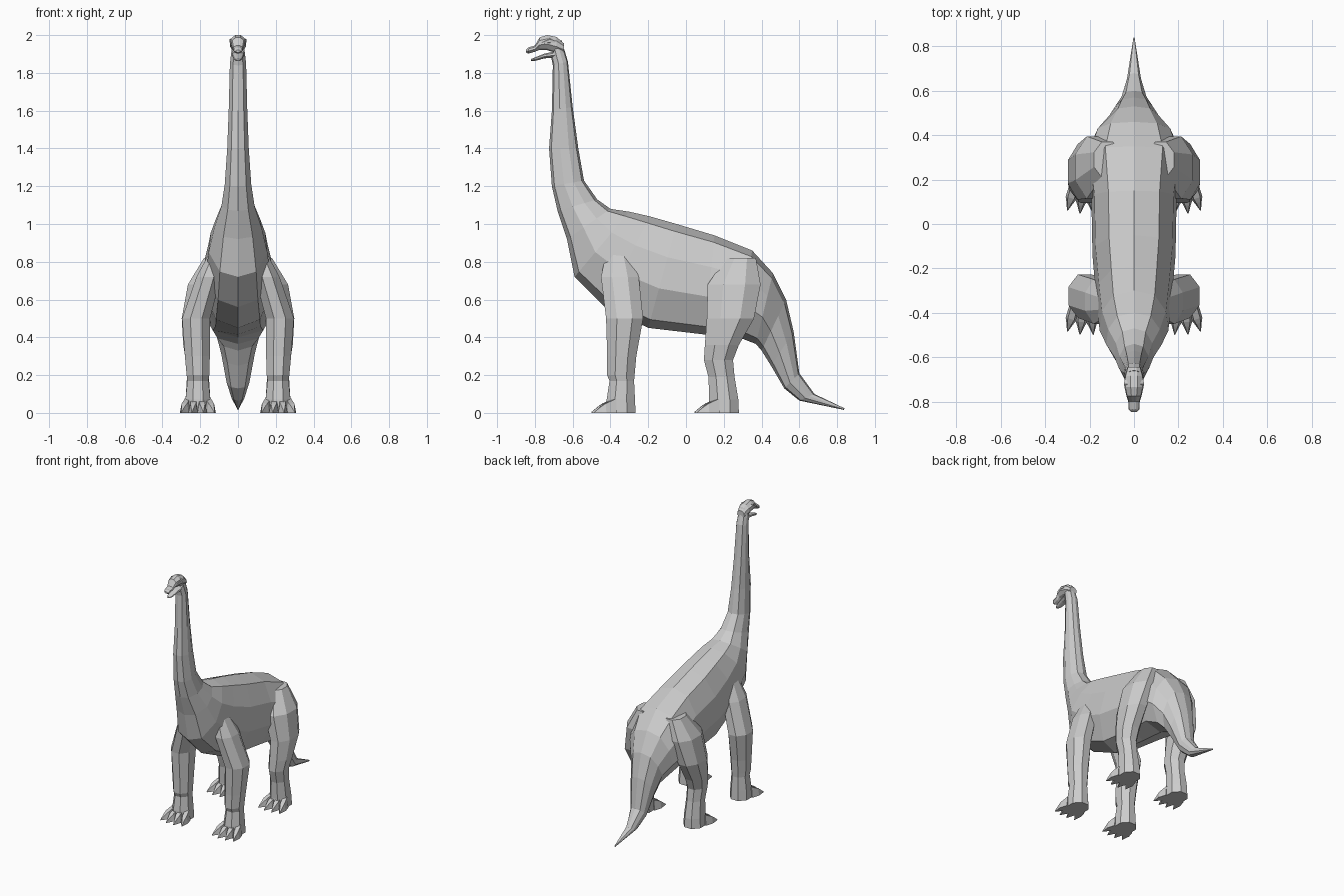
import bpy, bmesh, math
from mathutils import Vector

BODY = [(0, .0), (.07, .6), (.32, .93), (.62, 1.0), (.92, .62), (1, 0)]
NECK = [(0, .35), (.25, .9), (.6, 1.0), (.9, .55), (1, 0)]


def section(top, bot, w, prof=BODY):
    """Symmetric ring between a top and a bottom point in the y-z plane."""
    half = []
    for t, f in prof:
        half.append(Vector((w * f, top[0] + (bot[0] - top[0]) * t,
                            top[1] + (bot[1] - top[1]) * t)))
    left = [Vector((-p.x, p.y, p.z)) for p in reversed(half) if p.x > 1e-6]
    return half + left


def oval(x, y, z, rx, ry, n=8):
    """Horizontal leg ring with flat sides."""
    k = 1 / math.cos(math.pi / n)
    return [Vector((x + rx * k * math.cos((i + .5) * math.tau / n),
                    y + ry * k * math.sin((i + .5) * math.tau / n), z)) for i in range(n)]


def loft(name, chains, mirror=False):
    """Skin one or more chains of rings into a single object."""
    bm = bmesh.new()
    for rings in chains:
        vs = [[bm.verts.new(p) for p in r] for r in rings]
        for a, b in zip(vs, vs[1:]):
            n = len(a)
            for i in range(n):
                j = (i + 1) % n
                bm.faces.new((a[i], a[j], b[j], b[i]))
        bm.faces.new(vs[0])
        bm.faces.new(vs[-1])
    bmesh.ops.recalc_face_normals(bm, faces=bm.faces)
    me = bpy.data.meshes.new(name)
    bm.to_mesh(me)
    bm.free()
    ob = bpy.data.objects.new(name, me)
    bpy.context.collection.objects.link(ob)
    if mirror:
        ob.modifiers.new("mirror", 'MIRROR').use_bisect_axis[0] = False
    return ob


# Neck, torso and tail: back point, belly point, half width
spine = [
    ((-.66, 1.975), (-.715, 1.89), .034), ((-.625, 1.86), (-.705, 1.84), .043),
    ((-.60, 1.62), (-.71, 1.60), .049), ((-.57, 1.40), (-.725, 1.40), .057),
    ((-.54, 1.23), (-.71, 1.20), .07), ((-.47, 1.13), (-.68, 1.07), .088),
    ((-.40, 1.08), (-.63, .92), .125), ((-.30, 1.065), (-.59, .72), .155),
    ((-.19, 1.04), (-.43, .56), .17), ((-.05, 1.0), (-.20, .45), .187),
    ((.15, .94), (.10, .415), .192), ((.35, .86), (.28, .40), .215),
    ((.46, .74), (.37, .365), .175), ((.53, .60), (.40, .33), .12),
    ((.57, .43), (.45, .25), .09), ((.60, .21), (.52, .13), .06),
    ((.68, .10), (.60, .065), .034), ((.84, .024), (.835, .016), .003)]
loft("body", [[section(*s) for s in spine]])

# Skull with upper jaw, and open lower jaw: y, top z, bottom z, half width
skull = [(-.645, 1.955, 1.90, .03), (-.685, 1.99, 1.905, .042), (-.735, 2.0, 1.92, .043),
         (-.775, 1.988, 1.922, .034), (-.80, 1.945, 1.912, .026),
         (-.835, 1.935, 1.902, .024), (-.848, 1.922, 1.908, .012)]
jaw = [(-.69, 1.915, 1.88, .034), (-.75, 1.902, 1.877, .03),
       (-.80, 1.882, 1.863, .021), (-.82, 1.874, 1.864, .01)]
for name, rows in (("skull", skull), ("lower_jaw", jaw)):
    loft(name, [[section((y, t), (y, b), w, NECK) for y, t, b, w in rows]])

# Brow ridges over the eyes
loft("brow", [[[Vector((x, y, z)) for x, z in
                ((.03, c - h), (.03 + h, c - h * .5), (.03 + h, c + h * .5), (.03, c + h))]
               for y, c, h in ((-.68, 1.962, .006), (-.72, 1.97, .016), (-.765, 1.957, .006))]],
     mirror=True)

# Legs: x, y, z, half width, half depth
front = [(.11, -.36, .86, .035, .06), (.155, -.35, .72, .065, .10), (.222, -.325, .50, .074, .098),
         (.215, -.34, .30, .066, .077), (.212, -.345, .20, .06, .073),
         (.212, -.34, .17, .056, .065), (.212, -.345, .07, .066, .075), (.212, -.345, 0, .07, .078)]
hind = [(.12, .29, .82, .06, .08), (.175, .255, .68, .09, .14), (.222, .235, .50, .076, .125),
        (.22, .19, .36, .07, .09), (.215, .172, .28, .062, .077), (.212, .188, .19, .058, .069),
        (.212, .20, .07, .066, .077), (.212, .20, 0, .07, .08)]


def toe(x, y, ang, length):
    """Tapered, clawed toe splayed by an angle."""
    d = Vector((math.sin(ang), -math.cos(ang), 0))
    s = Vector((d.y, -d.x, 0))
    rings = []
    for t, w, h in ((0, .024, .075), (.5, .025, .05), (.68, .016, .036), (1, .002, .006)):
        c = Vector((x, y, 0)) + d * length * t
        rings.append([c - s * w, c + s * w,
                      c + s * w * .6 + Vector((0, 0, h)), c - s * w * .6 + Vector((0, 0, h))])
    return rings


for name, leg in (("front", front), ("hind", hind)):
    loft(name + "_leg", [[oval(*r) for r in leg]], mirror=True)
    x, y = leg[-1][0], leg[-1][1] - .045
    toes = [toe(x + dx, y + abs(dx) * .3, dx * 5, .115) for dx in (-.055, -.018, .02, .056)]
    loft(name + "_toes", toes, mirror=True)
